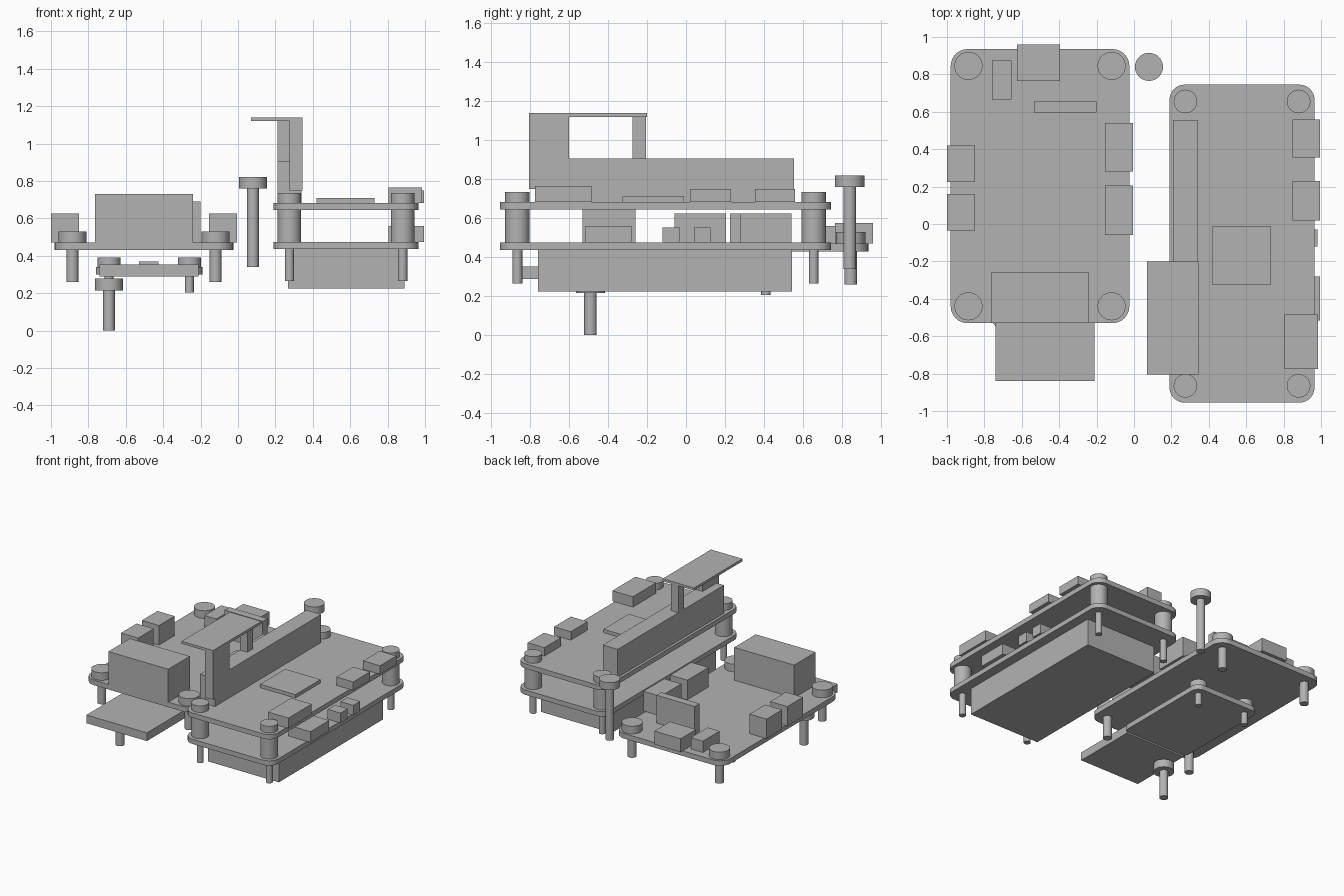
import bpy, bmesh, math
from mathutils import Vector

cube = bpy.data.objects.get("Cube")
if cube:
    bpy.data.objects.remove(cube, do_unlink=True)

grey = bpy.data.materials.new("plain_grey")
grey.use_nodes = True
grey.diffuse_color = (0.45, 0.45, 0.45, 1)
grey.node_tree.nodes["Principled BSDF"].inputs["Base Color"].default_value = grey.diffuse_color


def finish(name, bm):
    bmesh.ops.recalc_face_normals(bm, faces=bm.faces)
    mesh = bpy.data.meshes.new(name)
    bm.to_mesh(mesh)
    bm.free()
    mesh.materials.append(grey)
    obj = bpy.data.objects.new(name, mesh)
    bpy.context.collection.objects.link(obj)
    return obj


def box(name, x, y, z):
    """Box from its (low, high) range on each axis."""
    bm = bmesh.new()
    bmesh.ops.create_cube(bm, size=1)
    for v in bm.verts:
        v.co = Vector([(lo + hi) / 2 + c * (hi - lo)
                       for c, (lo, hi) in zip(v.co, (x, y, z))])
    return finish(name, bm)


def board(name, x, y, z, radius):
    """Flat plate with rounded corners."""
    bm = bmesh.new()
    centres = [(x[1] - radius, y[1] - radius), (x[0] + radius, y[1] - radius),
               (x[0] + radius, y[0] + radius), (x[1] - radius, y[0] + radius)]
    verts = []
    for i, (cx, cy) in enumerate(centres):
        for k in range(9):
            a = math.pi / 2 * (i + k / 8)
            verts.append(bm.verts.new((cx + radius * math.cos(a), cy + radius * math.sin(a), z[0])))
    face = bm.faces.new(verts)
    top = bmesh.ops.extrude_face_region(bm, geom=[face])["geom"]
    for v in top:
        if isinstance(v, bmesh.types.BMVert):
            v.co.z = z[1]
    return finish(name, bm)


def rod(name, x, y, radius, z):
    bm = bmesh.new()
    bmesh.ops.create_cone(bm, cap_ends=True, segments=32, radius1=radius,
                          radius2=radius, depth=z[1] - z[0])
    bmesh.ops.translate(bm, verts=bm.verts, vec=(x, y, (z[0] + z[1]) / 2))
    obj = finish(name, bm)
    bpy.ops.object.select_all(action="DESELECT")
    obj.select_set(True)
    bpy.context.view_layer.objects.active = obj
    bpy.ops.object.shade_smooth_by_angle(angle=math.radians(40))


def screw(name, x, y, head, shaft, tip, seat, top):
    rod(name + "_head", x, y, head, (seat, top))
    rod(name + "_shaft", x, y, shaft, (tip, seat))


# Wide board with its corner screws
board("wide_board", (-0.98, -0.025), (-0.53, 0.935), (0.43, 0.47), 0.09)
for x in (-0.885, -0.12):
    for y in (-0.44, 0.845):
        screw("wide_board_screw", x, y, 0.075, 0.032, 0.26, 0.47, 0.53)

# Components on the wide board
box("large_connector", (-0.765, -0.24), (-0.53, -0.26), (0.47, 0.73))
for y in ((-0.035, 0.16), (0.225, 0.42)):
    box("outer_port", (-1.0, -0.85), y, (0.47, 0.625))
for y in ((-0.06, 0.205), (0.28, 0.54)):
    box("inner_port", (-0.155, -0.005), y, (0.47, 0.625))
box("rear_port", (-0.625, -0.395), (0.765, 0.96), (0.47, 0.575))
box("rear_chip", (-0.76, -0.655), (0.665, 0.875), (0.47, 0.56))
box("upright_connector", (-0.535, -0.2), (0.595, 0.655), (0.47, 0.69))

# Small board below, with its plug-in slab
board("small_board", (-0.76, -0.19), (-0.35, 0.48), (0.30, 0.34), 0.06)
box("front_slab", (-0.74, -0.21), (-0.84, -0.33), (0.288, 0.353))
box("small_chip", (-0.53, -0.425), (0.2, 0.36), (0.34, 0.37))
for x in (-0.69, -0.26):
    screw("small_board_screw", x, 0.41, 0.062, 0.024, 0.205, 0.34, 0.39)

# Loose screws
screw("loose_low_screw", -0.69, -0.49, 0.075, 0.032, 0.0, 0.215, 0.278)
screw("loose_high_screw", 0.08, 0.84, 0.075, 0.032, 0.34, 0.76, 0.82)

# Stacked pair of boards with standoffs
for name, z in (("lower_board", (0.437, 0.475)), ("upper_board", (0.645, 0.683))):
    board(name, (0.19, 0.965), (-0.955, 0.745), z, 0.08)
for x in (0.275, 0.88):
    for y in (-0.865, 0.655):
        screw("stack_screw", x, y, 0.063, 0.025, 0.265, 0.683, 0.735)
        rod("standoff", x, y, 0.063, (0.475, 0.645))
box("battery", (0.268, 0.89), (-0.76, 0.545), (0.225, 0.437))

# Components on the lower board
box("lower_port", (0.805, 0.995), (-0.515, -0.28), (0.475, 0.56))
for y in ((-0.12, -0.03), (0.04, 0.125)):
    box("lower_button", (0.87, 0.982), y, (0.475, 0.553))

# Components on the upper board
box("flat_chip", (0.42, 0.73), (-0.325, -0.01), (0.683, 0.71))
box("upper_port", (0.805, 0.985), (-0.775, -0.485), (0.683, 0.765))
for y in ((0.02, 0.23), (0.355, 0.56)):
    box("upper_socket", (0.848, 0.995), y, (0.683, 0.75))

# Long header with the raised canopy
box("header_block", (0.21, 0.34), (-0.775, 0.555), (0.683, 0.905))
box("canopy_front_post", (0.275, 0.345), (-0.805, -0.6), (0.75, 1.12))
box("canopy_rear_post", (0.21, 0.275), (-0.275, -0.205), (0.905, 1.12))
box("canopy_plate", (0.07, 0.345), (-0.805, -0.2), (1.12, 1.14))
